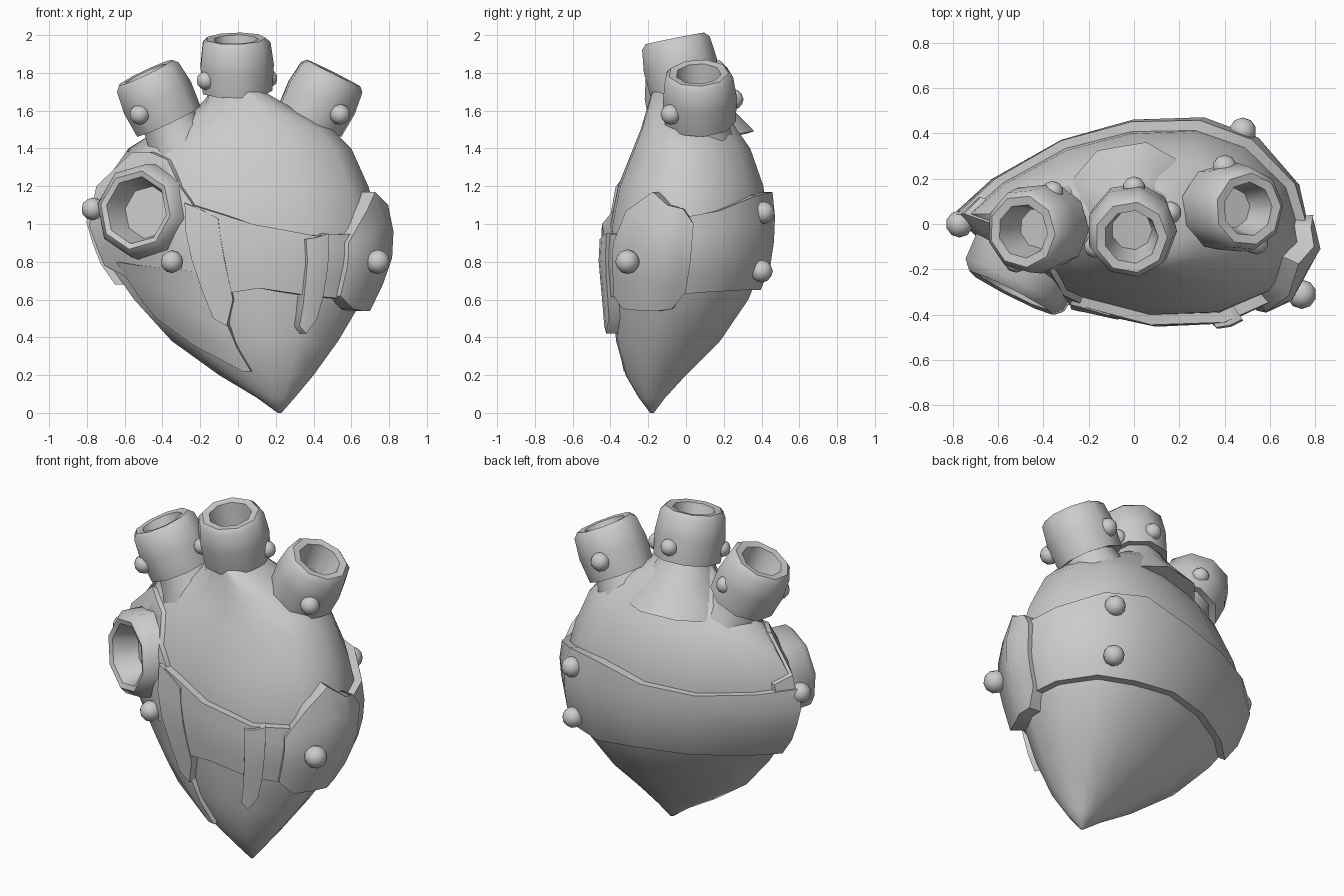
import bpy, bmesh, math
from mathutils import Vector

if "Cube" in bpy.data.objects:
    bpy.data.objects.remove(bpy.data.objects["Cube"])

# unit cross-section of the body: left tip, round the back, right side, front
SECTION = [(-1, 0.05), (-.78, .4), (-.4, .78), (0, .97), (.4, 1), (.7, .8), (.92, .35),
           (1, -.25), (.85, -.7), (.5, -.97), (.1, -1), (-.4, -.82), (-.75, -.45)]
N = len(SECTION)
# z, xmin, xmax, ymin, ymax
LEVELS = [(0, .21, .23, -.19, -.17), (.08, .10, .30, -.25, -.11), (.2, -.10, .40, -.32, .0),
          (.38, -.35, .53, -.37, .18), (.6, -.55, .66, -.39, .33), (.8, -.69, .74, -.41, .41),
          (1.0, -.76, .75, -.40, .43), (1.2, -.72, .69, -.36, .41), (1.4, -.58, .60, -.28, .34),
          (1.5, -.42, .50, -.24, .27), (1.6, -.23, .31, -.21, .21), (1.7, -.14, .14, -.18, .12)]


def surf(u, z, off=0.0):
    """Point on the body at section parameter u and height z, pushed out by off."""
    for a, b in zip(LEVELS, LEVELS[1:]):
        if z <= b[0]:
            break
    t = (z - a[0]) / (b[0] - a[0])
    x0, x1, y0, y1 = [p + (q - p) * t for p, q in zip(a[1:], b[1:])]
    i, f = int(u // 1), u % 1
    p, q = SECTION[i % N], SECTION[(i + 1) % N]
    px, py = p[0] + (q[0] - p[0]) * f, p[1] + (q[1] - p[1]) * f
    return Vector(((x0 + x1) / 2 + px * ((x1 - x0) / 2 + off),
                   (y0 + y1) / 2 + py * ((y1 - y0) / 2 + off), z))


def loft(name, rings, angle=45):
    """Closed solid through rings of equal length, capped at both ends."""
    bm = bmesh.new()
    vs = [[bm.verts.new(p) for p in r] for r in rings]
    n = len(rings[0])
    for a, b in zip(vs, vs[1:]):
        for i in range(n):
            bm.faces.new((a[i], a[(i + 1) % n], b[(i + 1) % n], b[i]))
    bm.faces.new(vs[0])
    bm.faces.new(vs[-1])
    bmesh.ops.recalc_face_normals(bm, faces=bm.faces)
    me = bpy.data.meshes.new(name)
    bm.to_mesh(me)
    bm.free()
    ob = bpy.data.objects.new(name, me)
    bpy.context.collection.objects.link(ob)
    bpy.ops.object.select_all(action='DESELECT')
    ob.select_set(True)
    bpy.context.view_layer.objects.active = ob
    bpy.ops.object.shade_smooth_by_angle(angle=math.radians(angle))
    return ob


def plate(name, keys, off, edge=None):
    """Armour plate hugging the body; keys are (u, z bottom, z top)."""
    steps = 4
    rings = []
    for u, lo, hi in keys:
        zs = [lo + (hi - lo) * k / steps for k in range(steps + 1)]
        rings.append([surf(u, z, off) for z in zs] + [surf(u, z, -.05) for z in reversed(zs)])
    return loft(name, rings)


def turned(name, base, axis, profile, sides):
    """Solid turned around an axis; profile is (radius, distance along axis)."""
    axis = Vector(axis).normalized()
    side = axis.cross(Vector((0, 1, 0.2))).normalized()
    up = side.cross(axis)
    rings = []
    for r, d in profile:
        rings.append([Vector(base) + axis * d + r * (side * math.cos(a) + up * math.sin(a))
                      for a in [math.tau * (k + .5) / sides for k in range(sides)]])
    return loft(name, rings)


def knob(name, pos, r=.05):
    bpy.ops.mesh.primitive_ico_sphere_add(subdivisions=2, radius=r, location=pos)
    bpy.context.object.name = name
    bpy.ops.object.shade_smooth_by_angle(angle=math.radians(60))


# heart body
body = loft("heart_body", [[surf(u, l[0]) for u in range(N)] for l in LEVELS], 60)

# belt round the right side and back
plate("belt", [(0, .68, 1.12), (1, .68, 1.1), (2, .68, 1.08), (3, .68, 1.1), (4, .65, 1.17),
               (5, .65, 1.15), (6, .64, 1.07), (7, .62, 1.02), (8, .6, .95), (9, .62, .94),
               (10, .66, 1.0), (10.8, .62, 1.1)], .045)

# side pad, hanging straps and lower flap
plate("side_pad", [(6.5, .64, 1.0), (6.7, .55, 1.08), (7, .54, 1.1), (7.4, .54, 1.17),
                   (8, .55, 1.07), (8.4, .62, .9)], .075)
plate("front_strap", [(8.75, .5, .95), (8.95, .42, .93), (9.15, .46, .92)], .065)
plate("middle_strap", [(10.45, .6, 1.03), (10.7, .46, 1.08), (10.9, .5, 1.11)], .05)
plate("lower_flap", [(10.7, .22, .7), (11, .22, .75), (12, .36, .78), (12.6, .5, .8)], .03)

# plate around the side port
port_plate = plate("port_plate", [(10.8, .68, 1.1), (11, .68, 1.2), (11.5, .66, 1.34), (12, .68, 1.38),
                                  (12.6, .72, 1.38), (13, .78, 1.2), (13.5, .85, 1.15)], .03)

# octagonal port with a recessed bore
PORT, DIR = (-.52, -.26, 1.07), (-.45, -.88, .08)
turned("port_ring", PORT, DIR, [(.17, -.14), (.26, -.14), (.25, .01), (.21, .05), (.18, .04),
                                (.14, -.1)], 8)
cutter = turned("port_cutter", PORT, DIR, [(.17, -.12), (.17, .3)], 8)
cutter.hide_render = True
cutter.hide_viewport = True
for ob in (body, port_plate):
    m = ob.modifiers.new("bore", 'BOOLEAN')
    m.operation = 'DIFFERENCE'
    m.object = cutter
    m.solver = 'EXACT'

# three vessels: flared neck, thick collar and hollow mouth
collar = [(.145, -.13), (.19, -.14), (.20, 0), (.185, .12), (.16, .145), (.12, .14), (.09, -.02)]
for name, c, axis, neck in (
        ("left_vessel", (-.43, -.02, 1.67), (-.42, -.08, .88), [(.24, -.42), (.16, -.22)]),
        ("middle_vessel", (-.01, -.03, 1.84), (-.02, -.2, 1), [(.32, -.42), (.2, -.24)]),
        ("right_vessel", (.44, .07, 1.67), (.44, -.03, .88), [(.24, -.42), (.17, -.22)])):
    turned(name, c, axis, neck + collar, 9)

# rivet-like knobs
for i, (p, r) in enumerate([
        ((-.52, -.16, 1.58), .055), ((-.36, .14, 1.68), .05), ((.54, -.08, 1.58), .055),
        ((.4, .25, 1.66), .055), ((-.17, -.1, 1.76), .05), ((.16, .05, 1.77), .05),
        ((0, .16, 1.82), .05), ((-.77, .0, 1.08), .06), ((-.35, -.34, .8), .06),
        ((.74, -.31, .8), .065), ((.48, .41, 1.06), .06), ((.48, .40, .75), .06)]):
    knob("knob_%d" % (i + 1), p, r)
